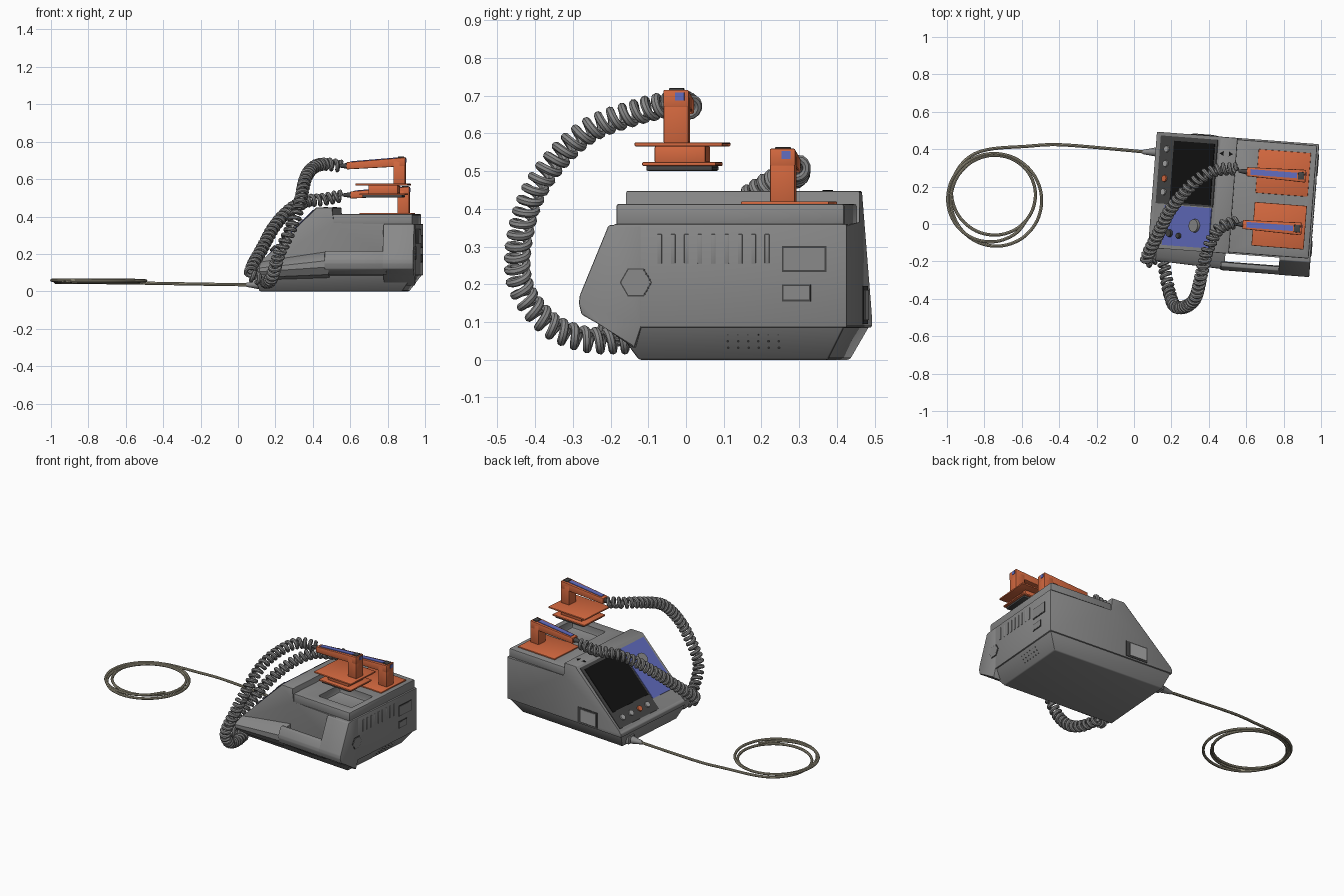
import bpy, bmesh, math
from mathutils import Matrix, Vector

if "Cube" in bpy.data.objects:
    bpy.data.objects.remove(bpy.data.objects["Cube"])

# The unit is turned slightly on the ground; the parts are built in its own frame
UNIT = Matrix.Translation((0.53, 0.115, 0)) @ Matrix.Rotation(math.radians(-4.4), 4, 'Z')


def material(name, r, g, b):
    m = bpy.data.materials.new(name)
    m.diffuse_color = (r, g, b, 1)
    m.use_nodes = True
    m.node_tree.nodes["Principled BSDF"].inputs["Base Color"].default_value = (r, g, b, 1)
    return m


BODY = material("body grey", 0.25, 0.25, 0.25)
DARK = material("dark grey", 0.06, 0.06, 0.06)
BLACK = material("screen black", 0.006, 0.006, 0.006)
ORANGE = material("paddle orange", 0.66, 0.14, 0.05)
BLUE = material("panel blue", 0.12, 0.15, 0.52)
TAN = material("cable tan", 0.36, 0.33, 0.24)
LIGHT = material("light grey", 0.38, 0.38, 0.38)


def add(name, bm, mat, world=UNIT, bevel=0.0):
    if bevel:
        bmesh.ops.bevel(bm, geom=bm.edges[:], offset=bevel, segments=2, profile=0.5,
                        affect='EDGES', clamp_overlap=True)
    bmesh.ops.recalc_face_normals(bm, faces=bm.faces[:])
    bm.transform(world)
    mesh = bpy.data.meshes.new(name)
    bm.to_mesh(mesh)
    bm.free()
    mesh.materials.append(mat)
    ob = bpy.data.objects.new(name, mesh)
    bpy.context.collection.objects.link(ob)
    smooth(ob)
    return ob


def smooth(ob):
    bpy.ops.object.select_all(action='DESELECT')
    ob.select_set(True)
    bpy.context.view_layer.objects.active = ob
    bpy.ops.object.shade_smooth_by_angle(angle=math.radians(32))


def loft(name, sections, mat, bevel=0.0):
    """Skin matching rings of points and cap both ends."""
    bm = bmesh.new()
    rings = [[bm.verts.new(p) for p in s] for s in sections]
    n = len(rings[0])
    for a, b in zip(rings, rings[1:]):
        for i in range(n):
            bm.faces.new((a[i], a[(i + 1) % n], b[(i + 1) % n], b[i]))
    bm.faces.new(rings[0])
    bm.faces.new(rings[-1])
    return add(name, bm, mat, bevel=bevel)


def along_x(name, profiles, mat, bevel=0.0):
    return loft(name, [[(x, y, z) for y, z in pts] for x, pts in profiles], mat, bevel)


def box(name, x, y, z, mat, bevel=0.0, local=Matrix()):
    bm = bmesh.new()
    bmesh.ops.create_cube(bm, size=1)
    mid = [(p[0] + p[1]) / 2 for p in (x, y, z)]
    size = [p[1] - p[0] for p in (x, y, z)]
    bm.transform(Matrix.Translation(mid) @ Matrix.Diagonal((*size, 1)))
    return add(name, bm, mat, UNIT @ local, bevel)


def disc(name, place, r1, r2, depth, mat, sides=20, world=UNIT):
    bm = bmesh.new()
    bmesh.ops.create_cone(bm, cap_ends=True, segments=sides, radius1=r1, radius2=r2, depth=depth)
    return add(name, bm, mat, world @ place)


# Main housing: wedge nose, ridge and rear step, pushed through the full depth
side = [(-.435, .085), (-.435, .112), (-.42, .12), (-.092, .448), (-.002, .448),
        (-.002, .36), (.435, .36), (.435, .085)]
loft("main_housing", [[(x, y, z) for x, z in side] for y in (-.275, .346)], BODY, 0.005)

# Tapered base
rect = lambda x1, x2, y1, y2, z: [(x1, y1, z), (x2, y1, z), (x2, y2, z), (x1, y2, z)]
loft("base_skirt", [rect(-.40, .365, -.213, .29, 0), rect(-.43, .43, -.275, .34, .09)], BODY, 0.006)

# Paddle deck with two trays
deck = box("paddle_deck", (-.004, .425), (-.268, .338), (.355, .413), BODY, 0.006)
for y in (-.101, .175):
    cutter = box("tray_cutter", (.13, .385), (y - .10, y + .10), (.364, .5), BODY, 0.012)
    mod = deck.modifiers.new("tray", 'BOOLEAN')
    mod.operation, mod.object, mod.solver = 'DIFFERENCE', cutter, 'EXACT'
    bpy.ops.object.select_all(action='DESELECT')
    bpy.context.view_layer.objects.active = deck
    deck.select_set(True)
    bpy.ops.object.modifier_apply(modifier=mod.name)
    bpy.data.objects.remove(cutter)
smooth(deck)

# Carrying handle along the front: solid end, open bar and tapering lip
post = [(-.2, .357), (-.288, .357), (-.365, .17), (-.367, .15), (-.36, .12), (-.303, .088), (-.22, .03), (-.2, .09)]
along_x("handle_end", [(.27, post), (.436, post)], BODY, 0.005)
bar = [(-.322, .215), (-.345, .215), (-.364, .17), (-.366, .15), (-.358, .12), (-.318, .088)]
along_x("handle_bar", [(-.04, bar), (.29, bar)], BODY, 0.004)
lip_big = [(-.25, .22), (-.33, .20), (-.358, .165), (-.36, .13), (-.335, .09), (-.25, .07)]
lip_mid = [(-.25, .165), (-.32, .14), (-.342, .125), (-.342, .105), (-.32, .075), (-.25, .06)]
lip_tip = [(-.25, .115), (-.285, .11), (-.295, .105), (-.295, .095), (-.285, .07), (-.25, .06)]
along_x("handle_lip", [(-.434, lip_tip), (-.39, lip_mid), (-.02, lip_big)], BODY)

# Sloping control panel; on the slope z = x + 0.54
def slope(x, y):
    return Matrix.Translation((x, y, x + .54)) @ Matrix.Rotation(math.radians(-45), 4, 'Y')


def slope_plate(name, x, y, low, high, mat):
    half = (x[1] - x[0]) / math.sqrt(2)
    box(name, (-half, half), y, (low, high), mat, local=slope(sum(x) / 2, 0))


slope_plate("dark_panel", (-.41, -.105), (-.035, .328), -.003, .004, DARK)
slope_plate("screen", (-.335, -.118), (-.025, .305), .002, .007, BLACK)
slope_plate("blue_panel", (-.36, -.11), (-.255, -.040), -.003, .005, BLUE)
for i, y in enumerate((.258, .18, .10, .028)):
    disc("panel_button", slope(-.372, y), .02, .017, .024, ORANGE if i == 2 else LIGHT)
for x, y, r in ((-.19, -.14, .04), (-.32, -.19, .022), (-.27, -.2, .016)):
    disc("panel_dial", slope(x, y), r, r * .85, .04, BODY if r > .03 else DARK)
for x, turn in ((-.078, 180), (-.035, 0)):
    disc("ridge_arrow", Matrix.Translation((x, .257, .448)) @ Matrix.Rotation(math.radians(turn - 90), 4, 'Z'),
         .015, .015, .004, BLACK, 3)

# Details on the right end
for i in range(9):
    y = -.152 + i * .0357
    box("side_slot", (.434, .438), (y - .006, y + .006), (.255, .333), BODY, 0.0015)
for y1, y2, z1, z2 in ((.173, .292, .233, .302), (.173, .25, .155, .2)):
    box("side_cover_edge", (.434, .4375), (y1, y2), (z1, z2), DARK)
    box("side_cover", (.434, .439), (y1 + .005, y2 - .005), (z1 + .005, z2 - .005), BODY)
end = Matrix.Translation((.436, -.215, .205)) @ Matrix.Rotation(math.radians(90), 4, 'Y')
disc("hex_edge", end, .043, .043, .004, DARK, 6)
disc("hex_cover", end, .039, .039, .008, BODY, 6)
for i in range(6):
    for z in (.03, .047, .064):
        x = .365 + .065 * z / .09
        box("base_vent", (x - .004, x + .003), (.025 + i * .027, .029 + i * .027), (z, z + .005), DARK)

# Rear socket
box("socket_frame", (-.255, -.105), (.34, .349), (.095, .195), DARK)
box("socket_flap", (-.245, -.13), (.34, .352), (.105, .185), LIGHT)


# Paddles; z is the height of the plate top
def paddle(y, z):
    plate = box("paddle_plate", (.115, .395), (y - .117, y + .117), (z - .01, z), ORANGE, 0.003)
    box("paddle_block", (.18, .34), (y - .068, y + .068), (z - .056, z - .008), ORANGE, 0.006)
    box("paddle_base", (.135, .38), (y - .098, y + .098), (z - .062, z - .052), ORANGE, 0.003)
    box("paddle_contact", (.15, .365), (y - .088, y + .088), (z - .075, z - .061), DARK, 0.004)
    gy = y - .008
    box("paddle_post", (.312, .375), (gy - .033, gy + .033), (z - .002, z + .12), ORANGE, 0.004)

    def ring(x, low, high, w):
        return [(x, gy - w, z + low), (x, gy + w, z + low), (x, gy + w, z + high), (x, gy - w, z + high)]
    loft("paddle_grip", [ring(.06, .076, .114, .024), ring(.376, .093, .14, .034)], ORANGE, 0.004)
    loft("grip_strip", [ring(.08, .110, .119, .015), ring(.33, .131, .140, .015)], BLUE)
    box("grip_button", (.37, .379), (gy - .002, gy + .022), (z + .112, z + .133), BLUE)
    box("grip_switch", (.335, .368), (gy - .02, gy + .02), (z + .137, z + .144), DARK, 0.002)
    disc("grip_sleeve", Matrix.Translation((.04, gy, z + .095)) @ Matrix.Rotation(math.radians(90), 4, 'Y'),
         .008, .016, .05, DARK)


paddle(.178, .42)
paddle(-.105, .576)


# Cords
def spline(points, steps=40):
    p = [Vector(q) for q in points]
    p = [2 * p[0] - p[1]] + p + [2 * p[-1] - p[-2]]
    out = []
    for a, b, c, d in zip(p, p[1:], p[2:], p[3:]):
        for i in range(steps):
            t = i / steps
            out.append(.5 * (2 * b + (c - a) * t + (2 * a - 5 * b + 4 * c - d) * t * t
                             + (3 * b - a - 3 * c + d) * t ** 3))
    return out + [p[-2]]


def tube(name, points, radius, mat):
    data = bpy.data.curves.new(name, 'CURVE')
    data.dimensions = '3D'
    data.bevel_depth, data.bevel_resolution, data.use_fill_caps = radius, 2, True
    s = data.splines.new('POLY')
    s.points.add(len(points) - 1)
    for q, co in zip(s.points, points):
        q.co = (*co, 1)
    data.materials.append(mat)
    ob = bpy.data.objects.new(name, data)
    bpy.context.collection.objects.link(ob)
    bpy.ops.object.select_all(action='DESELECT')
    ob.select_set(True)
    bpy.context.view_layer.objects.active = ob
    bpy.ops.object.convert(target='MESH')
    smooth(bpy.context.object)


def coil(name, path, radius=.025, pitch=.033, wire=.0115):
    pts = spline(path)
    coords, travelled, nxt = [], 0, 0
    normal = Vector((0, 0, 1))
    for a, b in zip(pts, pts[1:]):
        length = (b - a).length
        tangent = (b - a).normalized()
        normal = (normal - tangent * normal.dot(tangent)).normalized()
        across = tangent.cross(normal)
        while nxt < travelled + length:
            angle = nxt / pitch * math.tau
            centre = a.lerp(b, (nxt - travelled) / length)
            coords.append(centre + radius * (normal * math.cos(angle) + across * math.sin(angle)))
            nxt += pitch / 14
        travelled += length
    tube(name, [pts[0]] + coords + [pts[-1]], wire, BODY)


coil("raised_paddle_cord", [(.55, .01, .67), (.46, -.02, .68), (.40, -.12, .66), (.36, -.27, .6), (.33, -.39, .47),
     (.28, -.44, .33), (.22, -.44, .2), (.19, -.37, .1), (.17, -.27, .055), (.15, -.15, .05)])
coil("resting_paddle_cord", [(.55, .295, .51), (.45, .29, .49), (.36, .25, .48), (.27, .17, .43), (.19, .07, .34),
     (.13, -.05, .23), (.08, -.15, .14), (.07, -.2, .09), (.13, -.17, .06)])

# Mains lead with its loose loops on the ground
lead = [(.06, .385, .035), (-.1, .4, .037), (-.4, .424, .042), (-.58, .415, .045)]
turns, steps = 3, 12
for i in range(turns * steps - 3):
    a = math.radians(95) + i / steps * math.tau
    r = .235 - .018 * math.sin(i / steps * 2.6)
    lead.append((-.755 + .012 * math.sin(i / 9) + r * math.cos(a),
                 .145 + .02 * math.cos(i / 7) + r * 1.0 * math.sin(a), .047 + .016 * i / (turns * steps)))
tube("mains_lead", spline(lead, 6), .0085, TAN)
disc("lead_sleeve", Matrix.Translation((.08, .385, .035)) @ Matrix.Rotation(math.radians(90), 4, 'Y'),
     .011, .024, .07, BODY, world=Matrix())
box("lead_socket", (-.43, -.38), (.21, .27), (.012, .06), BODY, 0.006)
